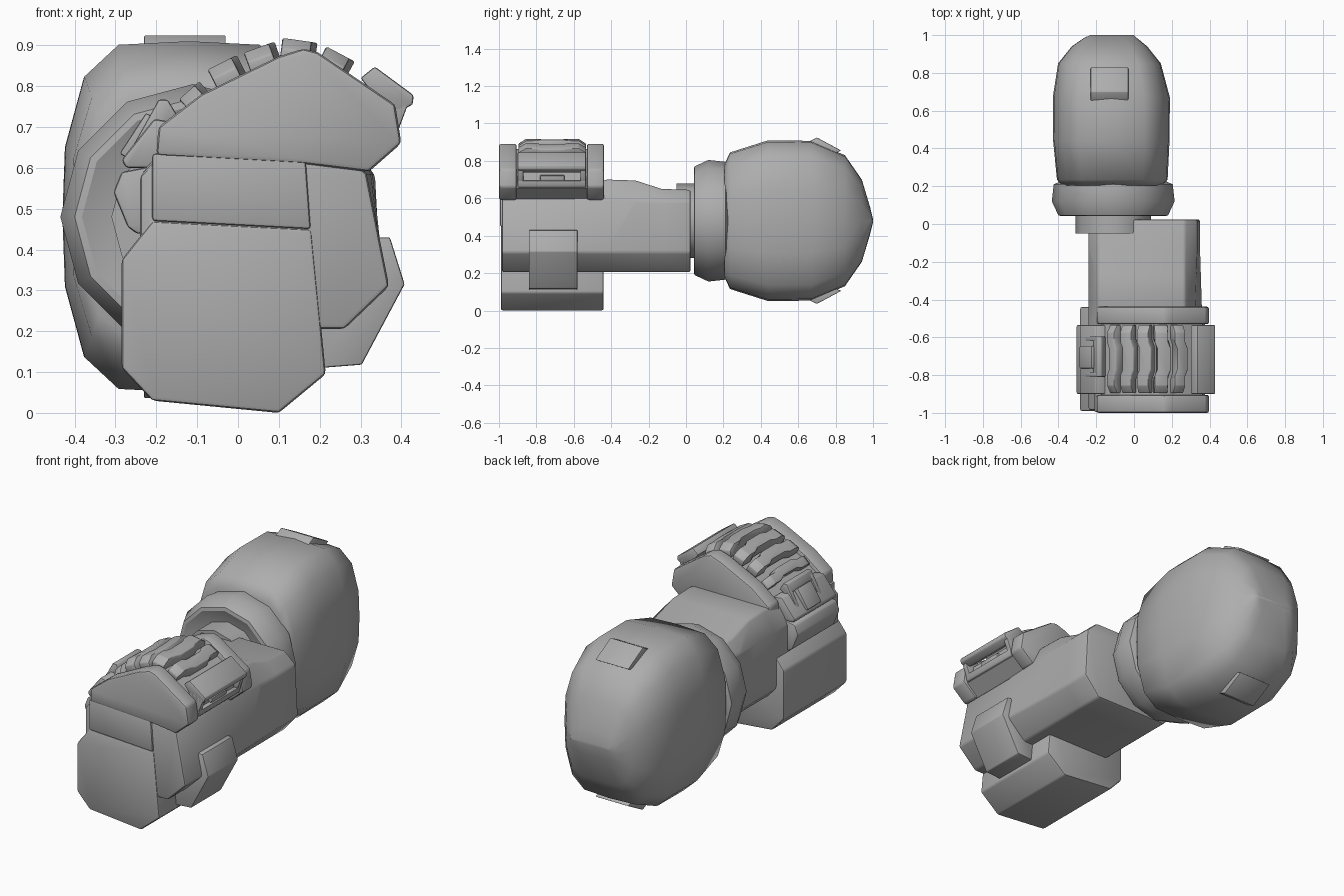
import bpy, bmesh, math
from mathutils import Vector, Matrix

cube = bpy.data.objects.get("Cube")
if cube:
    bpy.data.objects.remove(cube, do_unlink=True)

GREY = (0.42, 0.42, 0.42, 1)
grey = bpy.data.materials.new("plain_grey")
grey.use_nodes = True
grey.diffuse_color = GREY
grey.node_tree.nodes["Principled BSDF"].inputs["Base Color"].default_value = GREY


def loft(name, rings, bevel=0.0, angle=35):
    """Skin a list of equal-length point rings, cap both ends, soften sharp edges."""
    bm = bmesh.new()
    loops = [[bm.verts.new(p) for p in ring] for ring in rings]
    n = len(loops[0])
    for a, b in zip(loops, loops[1:]):
        for i in range(n):
            j = (i + 1) % n
            bm.faces.new((a[i], a[j], b[j], b[i]))
    bm.faces.new(loops[0])
    bm.faces.new(loops[-1])
    bmesh.ops.recalc_face_normals(bm, faces=bm.faces)
    if bevel:
        sharp = [e for e in bm.edges if e.calc_face_angle(0) > math.radians(30)]
        bmesh.ops.bevel(bm, geom=sharp, offset=bevel, segments=2, profile=0.5,
                        affect='EDGES', clamp_overlap=True)
    mesh = bpy.data.meshes.new(name)
    bm.to_mesh(mesh)
    bm.free()
    mesh.materials.append(grey)
    ob = bpy.data.objects.new(name, mesh)
    bpy.context.collection.objects.link(ob)
    bpy.ops.object.select_all(action='DESELECT')
    ob.select_set(True)
    bpy.context.view_layer.objects.active = ob
    bpy.ops.object.shade_smooth_by_angle(angle=math.radians(angle))
    return ob


def prism(name, outline, y0, y1, bevel=0.01):
    """Extrude an x-z outline along y."""
    return loft(name, [[(x, y, z) for x, z in outline] for y in (y0, y1)], bevel)


def turned(name, profile, sides=12, cx=-0.11, cz=0.48):
    """Round part about the shoulder axis from (y, radius) pairs."""
    turn = [math.tau * i / sides for i in range(sides)]
    return loft(name, [[(cx + r * math.cos(a), y, cz + r * math.sin(a)) for a in turn]
                       for y, r in profile], angle=32)


# Shoulder shell: squared oval rings closing to a flat ridge at the back
quarter = [(1, 0), (0.98, 0.4), (0.83, 0.8), (0.56, 0.98)]
upper = quarter + [(0, 1)] + [(-x, z) for x, z in quarter[:0:-1]]
oval = upper + [(-x, -z) for x, z in upper]
shell = [(0.205, -0.115, 0.27, 0.30), (0.235, -0.115, 0.293, 0.365),
         (0.44, -0.12, 0.308, 0.43), (0.67, -0.12, 0.31, 0.427),
         (0.85, -0.13, 0.272, 0.35), (0.94, -0.13, 0.2, 0.22),
         (0.985, -0.125, 0.14, 0.07), (1.0, -0.115, 0.115, 0.008)]
loft("shoulder_shell", [[(cx + hx * x, y, 0.48 + hz * z) for x, z in oval]
                        for y, cx, hx, hz in shell], angle=50)

# Raised wedges on the top and bottom of the shell
wedge = [(0.64, 0.895), (0.7, 0.925), (0.83, 0.855), (0.7, 0.8)]
for place, flip in (("upper", False), ("lower", True)):
    loft(place + "_shell_wedge", [[(x, y, 0.96 - z if flip else z) for y, z in wedge]
                                  for x in (-0.23, -0.03)], 0.004)

# Collar with dished front, and joint into the forearm
turned("shoulder_collar", [(0.08, 0.18), (0.042, 0.272), (0.045, 0.29), (0.12, 0.325),
                           (0.21, 0.315), (0.23, 0.27)])
turned("shoulder_joint", [(-0.05, 0.2), (0.1, 0.2)])


# Forearm: one section lofted along y with a changing top height
def arm_section(y, top, out):
    pts = [(0.27, top), (0.315 + out, 0.585), (0.37 - out, 0.31), (0.26, 0.205),
           (-0.18, 0.205), (-0.24, 0.27), (-0.24, 0.58), (-0.19, top)]
    return [(x, y, z) for x, z in pts]


loft("forearm", [arm_section(y, top, out) for y, top, out in (
    (-0.985, 0.63, 0), (-0.6, 0.66, 0), (-0.42, 0.7, 0.01),
    (-0.27, 0.695, 0.015), (-0.13, 0.65, 0.02), (0.025, 0.645, 0.02))], 0.012)

# Fist: lower block and the band above it
prism("fist_block", [(-0.21, 0.47), (0.18, 0.45), (0.215, 0.095), (0.1, 0),
                     (-0.21, 0.03), (-0.285, 0.11), (-0.285, 0.375)], -0.99, -0.44)
prism("fist_band", [(-0.21, 0.635), (0.165, 0.63), (0.178, 0.45), (-0.21, 0.47)],
      -0.995, -0.45, 0.008)

# Box on the outer side of the forearm
prism("side_box", [(0.2, 0.43), (0.372, 0.43), (0.408, 0.315), (0.303, 0.118),
                   (0.2, 0.11)], -0.84, -0.58, 0.005)

# Hand guard: two end caps around a recessed core
cap = [(-0.2, 0.63), (-0.195, 0.7), (-0.09, 0.78), (0.1, 0.873), (0.16, 0.892),
       (0.195, 0.883), (0.385, 0.755), (0.4, 0.66), (0.32, 0.59), (0.16, 0.61)]
prism("front_cap", cap, -1, -0.905, 0.012)
prism("rear_cap", cap, -0.53, -0.438, 0.012)
core = [(0.1 + (x - 0.1) * 0.92, 0.62 + (z - 0.62) * 0.9) for x, z in cap]
prism("guard_core", core, -0.95, -0.5, 0)


# Knuckle ribs: jogged plates laid along the top arc, with lowered ends
def rib(index, x, z, slope, half, thick=0.06):
    side = [(-0.18, 0), (-0.11, 0), (-0.07, 0.014), (0.07, 0.014), (0.11, 0), (0.18, 0)]
    outline = [(half + j, v) for v, j in side] + [(j - half, v) for v, j in side[::-1]]
    place = Matrix.Translation((x, -0.715, z)) @ Matrix.Rotation(-math.radians(slope), 4, 'Y')
    levels = ((-thick, 1), (-0.025, 1), (0, 0.78))
    loft("knuckle_rib_%d" % index,
         [[place @ Vector((u, v * k, h)) for u, v in outline] for h, k in levels], 0.005)


for i, spec in enumerate([(-0.125, 0.785, 42, 0.026), (-0.045, 0.855, 27, 0.033),
                          (0.045, 0.893, 20, 0.033), (0.145, 0.913, -8, 0.036),
                          (0.245, 0.882, -28, 0.032)]):
    rib(i + 1, *spec)

# Outer frame with an open window on its side
prism("frame_top", [(0.3, 0.82), (0.335, 0.848), (0.43, 0.778), (0.428, 0.755),
                    (0.39, 0.735), (0.33, 0.78)], -0.9, -0.535, 0.006)
for name, y in (("front", -0.9), ("rear", -0.565)):
    prism("frame_%s_post" % name, [(0.33, 0.8), (0.42, 0.765), (0.388, 0.68),
                                   (0.33, 0.68)], y, y + 0.03, 0.005)
prism("frame_sill", [(0.33, 0.695), (0.395, 0.695), (0.385, 0.66), (0.33, 0.65)],
      -0.9, -0.535, 0.005)
prism("frame_inner_block", [(0.33, 0.73), (0.39, 0.72), (0.385, 0.69), (0.33, 0.69)],
      -0.78, -0.65, 0.005)

# Inner side panels
prism("upper_side_panel", [(-0.15, 0.71), (-0.205, 0.72), (-0.285, 0.62), (-0.275, 0.6),
                           (-0.18, 0.6)], -0.9, -0.535, 0.008)
prism("lower_side_panel", [(-0.18, 0.61), (-0.285, 0.59), (-0.305, 0.54), (-0.27, 0.455),
                           (-0.245, 0.437), (-0.18, 0.46)], -0.9, -0.535, 0.008)

# Latch block with a loop around it
prism("latch_block", [(-0.2, 0.72), (-0.225, 0.735), (-0.29, 0.635), (-0.25, 0.61)],
      -0.765, -0.645, 0.006)
for name, y in (("front", -0.81), ("rear", -0.62)):
    prism("latch_%s_arm" % name, [(-0.16, 0.74), (-0.18, 0.765), (-0.195, 0.765),
                                  (-0.265, 0.64), (-0.23, 0.63)], y, y + 0.025, 0.004)
prism("latch_bar", [(-0.15, 0.73), (-0.172, 0.767), (-0.195, 0.767), (-0.215, 0.725),
                    (-0.19, 0.7)], -0.81, -0.595, 0.005)
